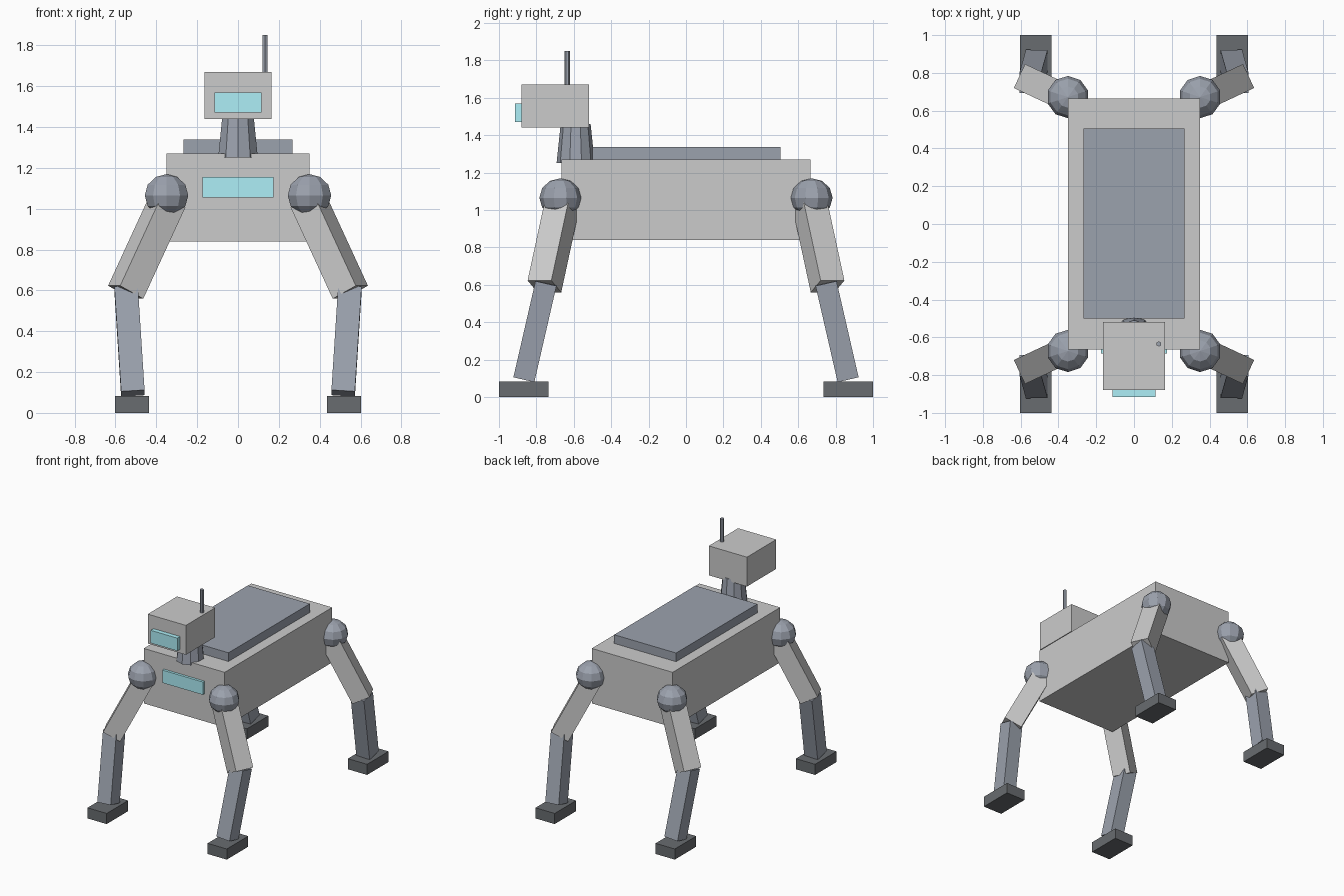
import bpy
import bmesh
from math import pi
from mathutils import Matrix, Vector

if "Cube" in bpy.data.objects:
    bpy.data.objects.remove(bpy.data.objects["Cube"])


def material(name, rgb):
    m = bpy.data.materials.new(name)
    m.diffuse_color = (*rgb, 1)
    m.use_nodes = True
    m.node_tree.nodes["Principled BSDF"].inputs["Base Color"].default_value = m.diffuse_color
    return m


STEEL = material("blue_grey", (0.33, 0.36, 0.42))
DARK = material("dark_rubber", (0.14, 0.15, 0.16))
CYAN = material("cyan_glass", (0.42, 0.86, 0.93))


def finish(name, bm, mat):
    mesh = bpy.data.meshes.new(name)
    bm.to_mesh(mesh)
    bm.free()
    ob = bpy.data.objects.new(name, mesh)
    bpy.context.collection.objects.link(ob)
    if mat:
        mesh.materials.append(mat)
    return ob


def box(name, lo, hi, mat=None):
    lo, hi = Vector(lo), Vector(hi)
    bm = bmesh.new()
    m = Matrix.Translation((lo + hi) / 2) @ Matrix.Diagonal((*(hi - lo), 1))
    bmesh.ops.create_cube(bm, size=1, matrix=m)
    return finish(name, bm, mat)


def beam(name, a, b, width, side, mat=None):
    """Square bar from a to b, with one cross-section axis along side."""
    a, b = Vector(a), Vector(b)
    z = (b - a).normalized()
    y = z.cross(Vector(side)).normalized()
    x = y.cross(z)
    rot = Matrix((x, y, z)).transposed().to_4x4()
    bm = bmesh.new()
    m = Matrix.Translation((a + b) / 2) @ rot @ Matrix.Diagonal((width, width, (b - a).length, 1))
    bmesh.ops.create_cube(bm, size=1, matrix=m)
    return finish(name, bm, mat)


def cone(name, x, y, z0, z1, r0, r1, sides, mat):
    bm = bmesh.new()
    bmesh.ops.create_cone(bm, cap_ends=True, segments=sides, radius1=r0, radius2=r1,
                          depth=z1 - z0, matrix=Matrix.Translation((x, y, (z0 + z1) / 2)))
    return finish(name, bm, mat)


# Torso, back plate and front panel
box("body", (-0.35, -0.665, 0.84), (0.35, 0.665, 1.27))
box("back_plate", (-0.268, -0.5, 1.26), (0.268, 0.505, 1.338), STEEL)
box("chest_panel", (-0.175, -0.685, 1.055), (0.175, -0.655, 1.155), CYAN)

# Head, neck and antenna
cone("neck", 0, -0.59, 1.25, 1.46, 0.102, 0.08, 10, STEEL)
box("head", (-0.165, -0.88, 1.44), (0.165, -0.518, 1.67))
box("visor", (-0.115, -0.915, 1.47), (0.115, -0.87, 1.57), CYAN)
cone("antenna", 0.132, -0.635, 1.65, 1.85, 0.014, 0.014, 6, STEEL)

# Four mirrored legs
for sy, end in ((-1, "front"), (1, "back")):
    for sx, hand in ((-1, "right"), (1, "left")):
        tag = f"{end}_{hand}"

        def p(x, y, z):
            return Vector((sx * x, sy * y, z))

        # Hip joint
        bm = bmesh.new()
        bmesh.ops.create_uvsphere(bm, u_segments=10, v_segments=6, radius=0.112,
                                  matrix=Matrix.Translation(p(0.35, 0.672, 1.065))
                                  @ Matrix.Diagonal((1, 1, 0.93, 1)))
        finish(f"hip_{tag}", bm, STEEL)
        # Upper and lower leg
        top, knee = p(0.343, 0.66, 1.04), p(0.55, 0.757, 0.591)
        beam(f"upper_leg_{tag}", top, knee, 0.14, (knee - top).cross(Vector((0, 0, 1))))
        beam(f"lower_leg_{tag}", p(0.548, 0.748, 0.61), p(0.515, 0.866, 0.096),
             0.115, (1, 0, 0), STEEL)
        # Foot
        lo, hi = p(0.437, 0.735, 0), p(0.603, 1.0, 0.083)
        box(f"foot_{tag}", [min(q) for q in zip(lo, hi)], [max(q) for q in zip(lo, hi)], DARK)
